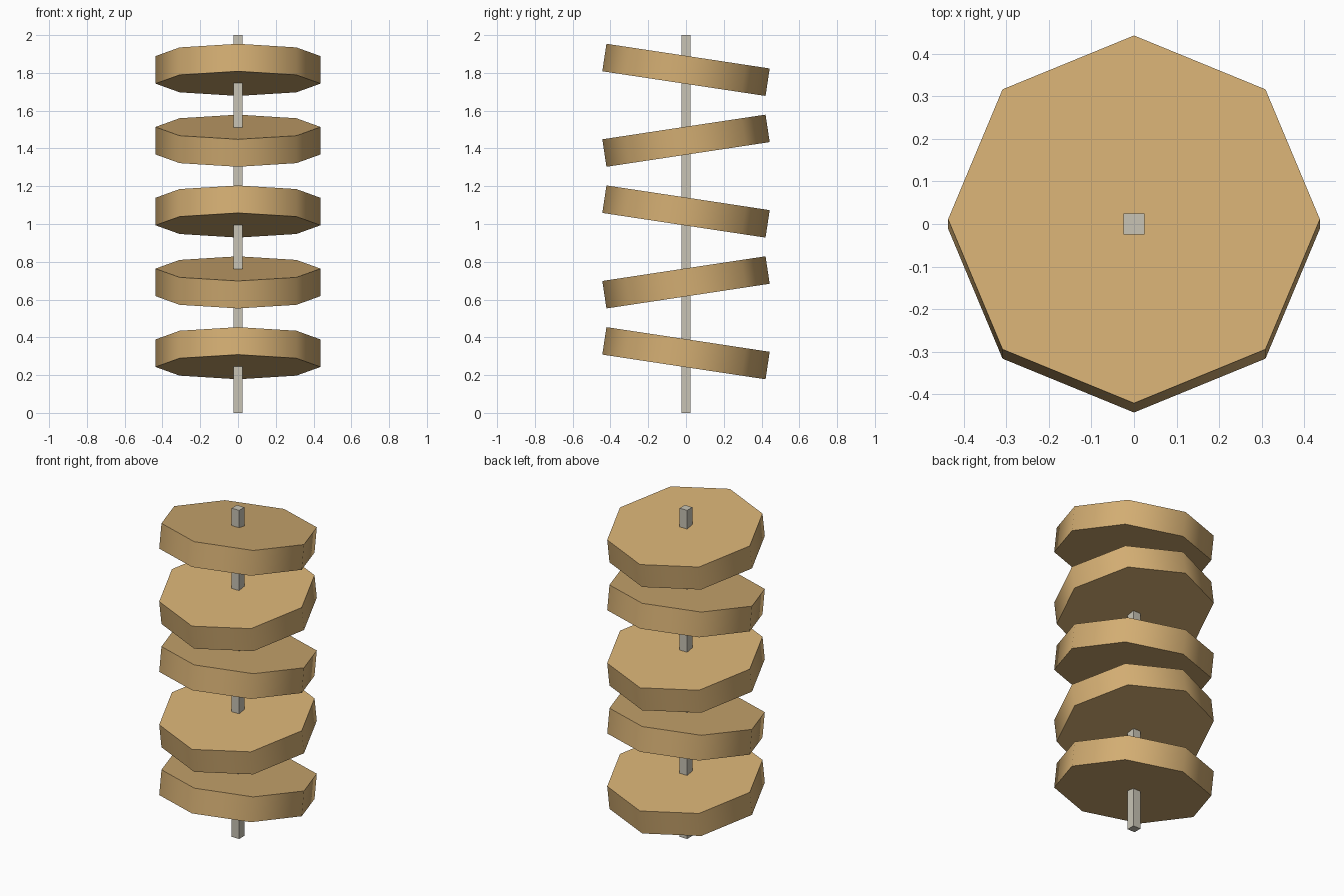
import bpy
import math

cube = bpy.data.objects.get("Cube")
if cube:
    bpy.data.objects.remove(cube, do_unlink=True)


def make_material(name, rgb):
    mat = bpy.data.materials.new(name)
    mat.use_nodes = True
    color = (*rgb, 1.0)
    mat.diffuse_color = color
    mat.node_tree.nodes["Principled BSDF"].inputs["Base Color"].default_value = color
    return mat


wood = make_material("tan_wood", (0.65, 0.42, 0.17))
stone = make_material("pale_grey", (0.58, 0.55, 0.46))

RADIUS = 0.437
THICKNESS = 0.147
TILT = 0.15
LOWEST = 0.316
SPACING = 0.375

# Square central rod
bpy.ops.mesh.primitive_cube_add(size=1, location=(0, 0, 1))
rod = bpy.context.object
rod.name = "central_rod"
rod.scale = (0.05, 0.05, 2)
bpy.ops.object.transform_apply(location=False, rotation=False, scale=True)
rod.data.materials.append(stone)

# Octagonal discs, tilted alternately forward and back
for i in range(5):
    tilt = -TILT if i % 2 == 0 else TILT
    bpy.ops.mesh.primitive_cylinder_add(
        vertices=8, radius=RADIUS, depth=THICKNESS,
        location=(0, 0, LOWEST + i * SPACING), rotation=(tilt, 0, 0))
    disc = bpy.context.object
    disc.name = f"tilted_disc_{i + 1}"
    disc.data.materials.append(wood)
    # Rounded-looking rim with crisp flat caps
    bpy.ops.object.shade_smooth_by_angle(angle=math.radians(50))
